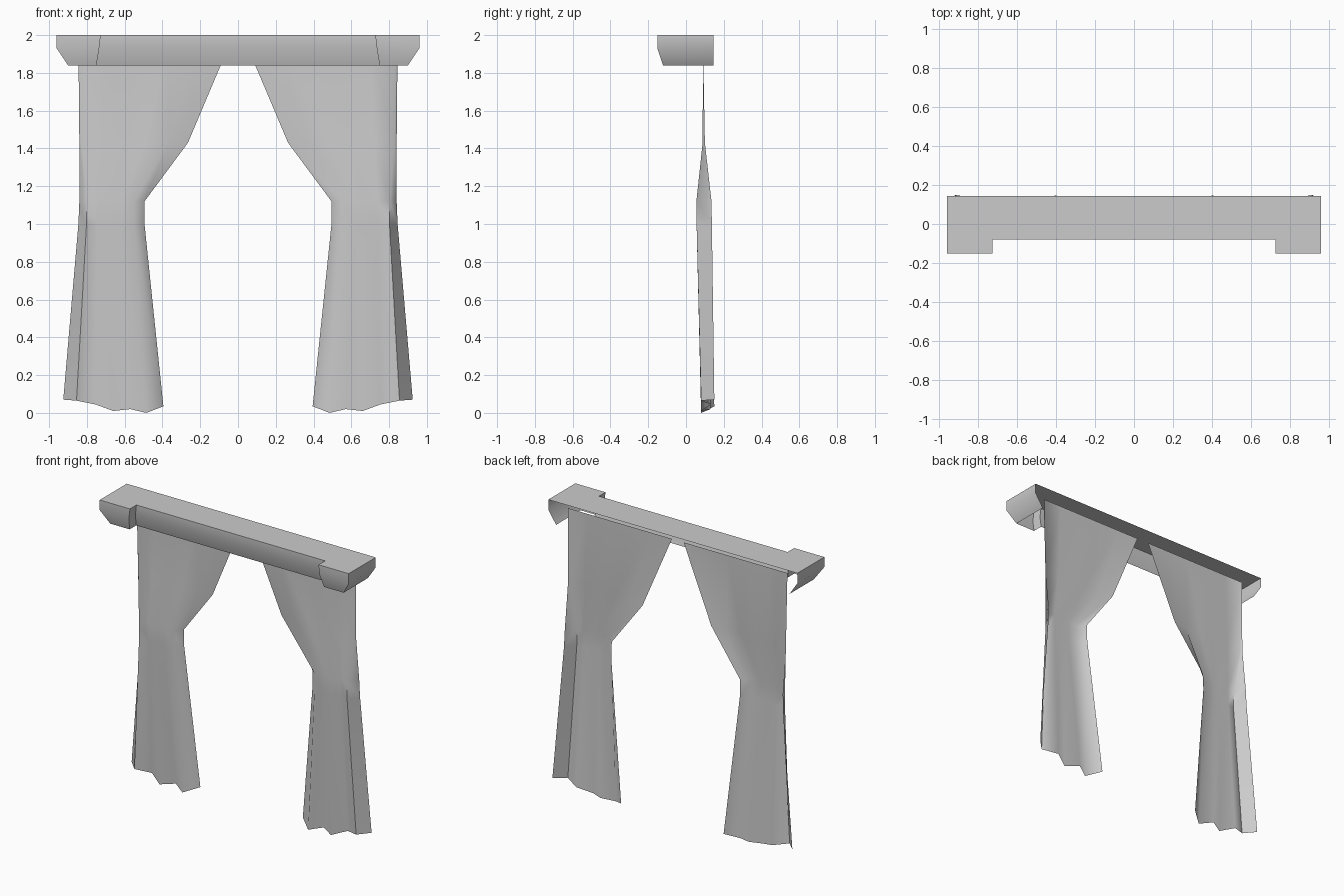
import bpy
import math

cube = bpy.data.objects.get("Cube")
if cube:
    bpy.data.objects.remove(cube, do_unlink=True)

# One plain grey for everything
grey = bpy.data.materials.new("plain_grey")
grey.use_nodes = True
colour = (0.6, 0.6, 0.6, 1)
grey.diffuse_color = colour
grey.node_tree.nodes["Principled BSDF"].inputs["Base Color"].default_value = colour


def lofted_sheet(name, rows, crease, cap_first=False, flip=False):
    """Skin equal-length rows of points with quads, keeping sharp creases."""
    n = len(rows[0])
    verts = [p for row in rows for p in row]
    faces = [(r * n + c, (r + 1) * n + c, (r + 1) * n + c + 1, r * n + c + 1)
             for r in range(len(rows) - 1) for c in range(n - 1)]
    if cap_first:
        faces.append(tuple(range(n)))
    if flip:
        faces = [f[::-1] for f in faces]
    mesh = bpy.data.meshes.new(name)
    mesh.from_pydata(verts, [], faces)
    mesh.shade_smooth()
    mesh.set_sharp_from_angle(angle=math.radians(crease))
    mesh.materials.append(grey)
    obj = bpy.data.objects.new(name, mesh)
    bpy.context.collection.objects.link(obj)
    return obj


# Pelmet: open shell, upright at the top and tapering in at the bottom
def pelmet_ring(z, side, inner, front, recess):
    half = [(side, 0.145), (side, front), (inner, front), (inner, recess)]
    plan = [(-x, y) for x, y in half] + half[::-1]
    return [(x, y, z) for x, y in plan]


lofted_sheet("pelmet", [
    pelmet_ring(2.0, 0.96, 0.727, -0.152, -0.08),
    pelmet_ring(1.93, 0.96, 0.735, -0.152, -0.08),
    pelmet_ring(1.84, 0.90, 0.75, -0.122, -0.05),
], crease=50, cap_first=True)

# Curtain columns, outer edge to inner edge: (x, y, z) lists per level
levels = [
    # x positions, y positions, z positions
    ([0.845, 0.835, 0.70, 0.54, 0.38, 0.21, 0.045], [0.09] * 7, [1.95] * 7),
    ([0.84, 0.83, 0.72, 0.60, 0.49, 0.37, 0.265],
     [0.10, 0.088, 0.09, 0.088, 0.09, 0.088, 0.10], [1.43] * 7),
    ([0.84, 0.802, 0.74, 0.68, 0.62, 0.55, 0.495],
     [0.135, 0.055, 0.07, 0.055, 0.07, 0.055, 0.11], [1.12] * 7),
    ([0.845, 0.802, 0.74, 0.68, 0.62, 0.55, 0.495],
     [0.137, 0.056, 0.075, 0.056, 0.075, 0.056, 0.115], [1.0] * 7),
    ([0.925, 0.855, 0.755, 0.66, 0.57, 0.485, 0.395],
     [0.15, 0.08, 0.13, 0.08, 0.13, 0.08, 0.15],
     [0.07, 0.065, 0.045, 0.01, 0.02, 0.0, 0.035]),
]

# Pair of tied-back curtains
for name, side in (("curtain_left", 1), ("curtain_right", -1)):
    rows = [[(side * x, y, z) for x, y, z in zip(*level)] for level in levels]
    lofted_sheet(name, rows, crease=70, flip=side > 0)
